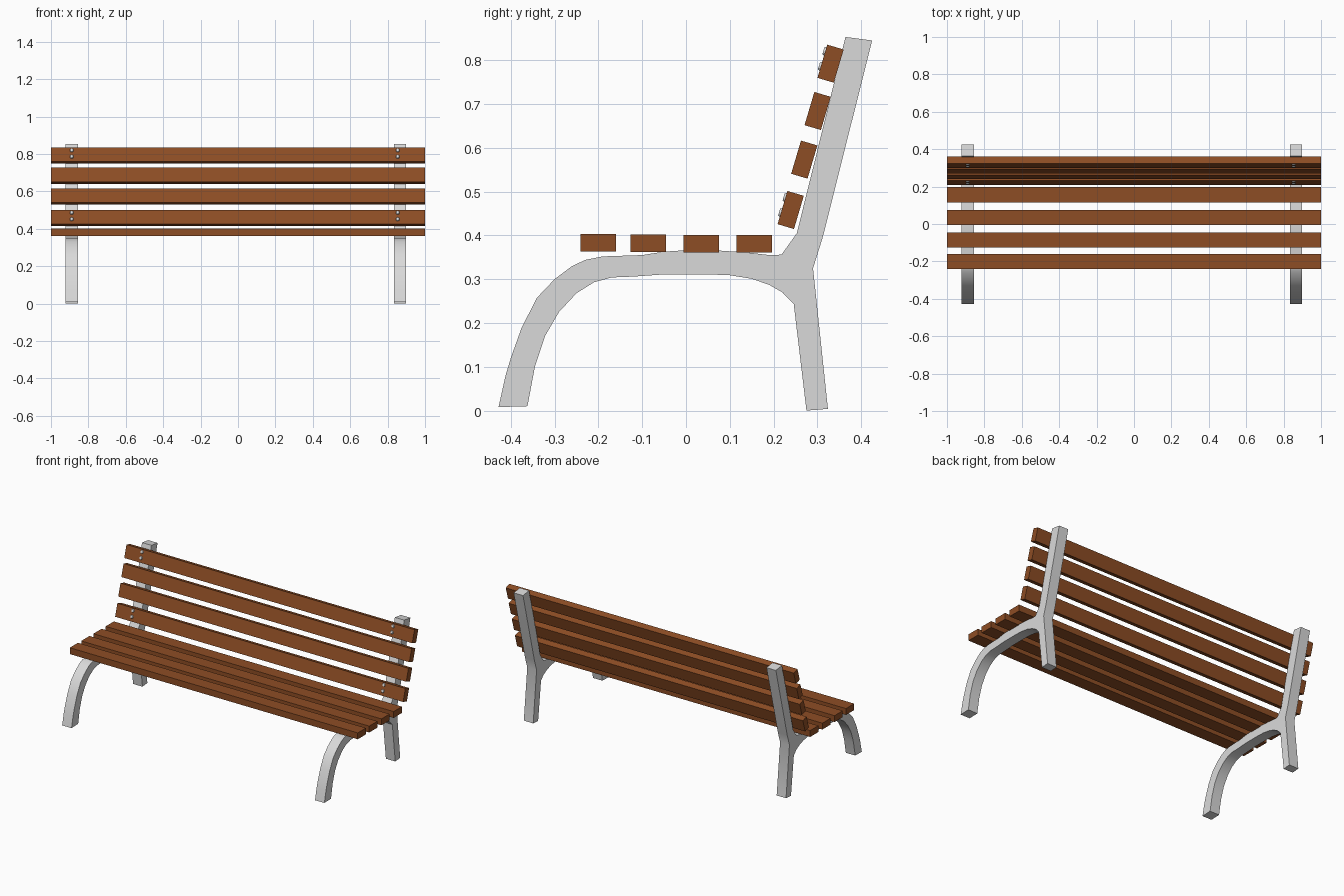
import bpy, bmesh, math
from mathutils import Matrix, Vector

if "Cube" in bpy.data.objects:
    bpy.data.objects.remove(bpy.data.objects["Cube"])


def material(name, rgb):
    m = bpy.data.materials.new(name)
    m.diffuse_color = (*rgb, 1)
    m.use_nodes = True
    m.node_tree.nodes["Principled BSDF"].inputs["Base Color"].default_value = m.diffuse_color
    return m


WOOD = material("brown wood", (0.27, 0.075, 0.018))
METAL = material("light grey metal", (0.70, 0.70, 0.70))
FRAME_X = (-0.889, 0.867)
TILT = math.radians(-16.5)


def finish(bm, name, mat, smooth=False):
    bmesh.ops.recalc_face_normals(bm, faces=bm.faces[:])
    me = bpy.data.meshes.new(name)
    bm.to_mesh(me)
    bm.free()
    me.materials.append(mat)
    ob = bpy.data.objects.new(name, me)
    bpy.context.collection.objects.link(ob)
    if smooth:
        bpy.ops.object.select_all(action='DESELECT')
        ob.select_set(True)
        bpy.context.view_layer.objects.active = ob
        bpy.ops.object.shade_smooth_by_angle(angle=math.radians(25))
    return ob


def slat(name, y, z, depth, height, tilt=0.0):
    bm = bmesh.new()
    mat = (Matrix.Translation((0, y, z)) @ Matrix.Rotation(tilt, 4, 'X')
           @ Matrix.Diagonal((2.0, depth, height, 1)))
    bmesh.ops.create_cube(bm, size=1, matrix=mat)
    finish(bm, name, WOOD)


# Side frame outline (y, z): front leg, seat rail, rear leg and back post
OUTLINE = [
    (-0.428, 0.008), (-0.362, 0.010), (-0.345, 0.10), (-0.322, 0.17),
    (-0.29, 0.225), (-0.25, 0.268), (-0.21, 0.293), (-0.17, 0.304),
    (-0.12, 0.306), (-0.05, 0.311), (0.05, 0.311), (0.10, 0.309),
    (0.15, 0.301), (0.19, 0.287), (0.22, 0.27), (0.246, 0.243),
    (0.275, 0.0), (0.324, 0.004), (0.290, 0.325), (0.312, 0.395),
    (0.425, 0.845), (0.364, 0.853), (0.253, 0.405), (0.218, 0.356),
    (0.19, 0.355), (0.14, 0.361), (0.08, 0.365), (0.0, 0.366),
    (-0.05, 0.363), (-0.10, 0.355), (-0.19, 0.352), (-0.23, 0.344),
    (-0.26, 0.330), (-0.30, 0.300), (-0.34, 0.258), (-0.375, 0.19),
    (-0.40, 0.12), (-0.412, 0.08),
]
for side, x in zip(("left", "right"), FRAME_X):
    bm = bmesh.new()
    face = bm.faces.new([bm.verts.new((x - 0.0325, y, z)) for y, z in OUTLINE])
    ext = bmesh.ops.extrude_face_region(bm, geom=[face])
    moved = [g for g in ext["geom"] if isinstance(g, bmesh.types.BMVert)]
    bmesh.ops.translate(bm, verts=moved, vec=(0.065, 0, 0))
    finish(bm, side + "_side_frame", METAL, smooth=True)

# Seat slats
for i, (y, z) in enumerate([(-0.200, 0.383), (-0.086, 0.382),
                            (0.035, 0.381), (0.156, 0.381)]):
    slat(f"seat_slat_{i + 1}", y, z, 0.081, 0.040)

# Back slats, leaning with the posts
BACK = [(0.239, 0.458), (0.270, 0.573), (0.3005, 0.684), (0.330, 0.792)]
for i, (y, z) in enumerate(BACK):
    slat(f"back_slat_{i + 1}", y, z, 0.039, 0.079, TILT)

# Bolt heads, in pairs on the lowest and highest back slats
for label, (y, z) in (("lower", BACK[0]), ("upper", BACK[3])):
    for side, x in zip(("left", "right"), (-0.889, 0.854)):
        bm = bmesh.new()
        for up in (-0.012, 0.024):
            mat = (Matrix.Translation((x, y, z)) @ Matrix.Rotation(TILT, 4, 'X')
                   @ Matrix.Translation(Vector((0, -0.0205, up)))
                   @ Matrix.Rotation(math.pi / 2, 4, 'X'))
            bmesh.ops.create_cone(bm, cap_ends=True, segments=12, radius1=0.012,
                                  radius2=0.008, depth=0.007, matrix=mat)
        finish(bm, f"{label}_{side}_bolts", METAL)
